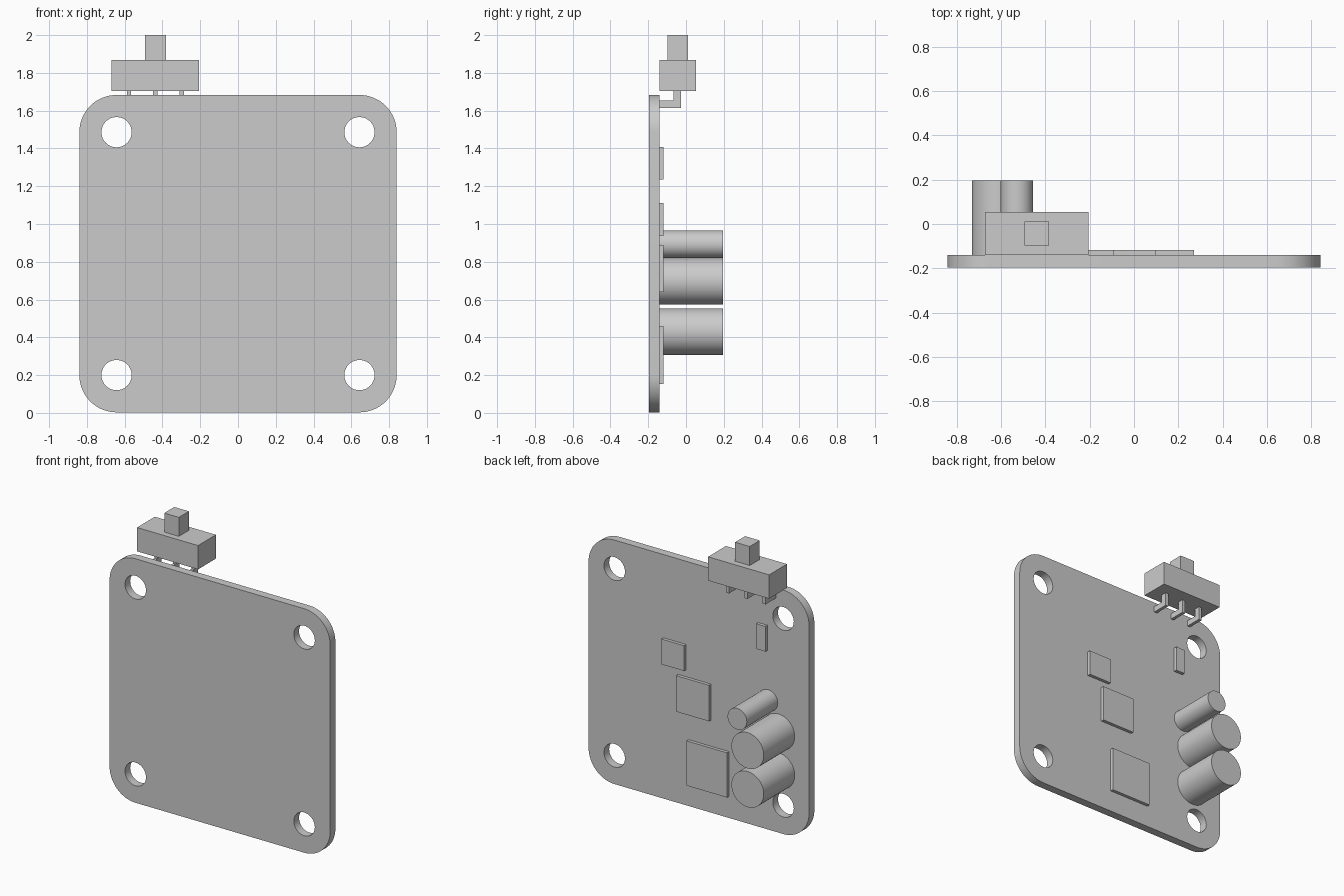
import bpy
import bmesh
import math
from mathutils import Matrix, Vector

cube = bpy.data.objects.get("Cube")
if cube:
    bpy.data.objects.remove(cube, do_unlink=True)

grey = bpy.data.materials.new("plain grey")
grey.use_nodes = True
grey.diffuse_color = (0.6, 0.6, 0.6, 1)
grey.node_tree.nodes["Principled BSDF"].inputs["Base Color"].default_value = (0.6, 0.6, 0.6, 1)

HALF = 0.84           # half the board's width
BACK, FACE = -0.197, -0.14   # the board's two faces along y
HOLE = 0.643          # hole offset from the board's middle
SIGNS = [(1, 1), (-1, 1), (-1, -1), (1, -1)]


def finish(name, bm):
    bmesh.ops.recalc_face_normals(bm, faces=bm.faces)
    mesh = bpy.data.meshes.new(name)
    bm.to_mesh(mesh)
    bm.free()
    mesh.materials.append(grey)
    mesh.shade_smooth()
    mesh.set_sharp_from_angle(angle=math.radians(30))
    obj = bpy.data.objects.new(name, mesh)
    bpy.context.collection.objects.link(obj)
    return obj


def box(name, xs, ys, zs):
    bm = bmesh.new()
    lo, hi = (Vector(p) for p in zip(xs, ys, zs))
    bmesh.ops.create_cube(bm, size=1, matrix=Matrix.Translation((lo + hi) / 2) @ Matrix.Diagonal((*(hi - lo), 1)))
    return finish(name, bm)


def can(name, x, z, radius):
    # Cylinder standing out from the component side
    bm = bmesh.new()
    place = Matrix.Translation((x, (FACE + 0.197) / 2, z)) @ Matrix.Rotation(math.pi / 2, 4, "X")
    bmesh.ops.create_cone(bm, cap_ends=True, segments=64, radius1=radius, radius2=radius,
                          depth=0.197 - FACE, matrix=place)
    return finish(name, bm)


def arc(cx, cy, radius, start, sweep, steps):
    return [(cx + radius * math.cos(start + sweep * i / steps),
             cy + radius * math.sin(start + sweep * i / steps)) for i in range(steps + 1)]


# Circuit board: rounded outline with four holes, filled and extruded
corner = HALF - HOLE
loops = [[p for i, (sx, sy) in enumerate(SIGNS)
          for p in arc(sx * HOLE, sy * HOLE, corner, i * math.pi / 2, math.pi / 2, 16)]]
loops += [arc(sx * HOLE, sy * HOLE, 0.08, 0, 2 * math.pi, 48)[:-1] for sx, sy in SIGNS]
curve = bpy.data.curves.new("board outline", "CURVE")
curve.dimensions = "2D"
curve.fill_mode = "BOTH"
curve.extrude = (FACE - BACK) / 2
for loop in loops:
    spline = curve.splines.new("POLY")
    spline.points.add(len(loop) - 1)
    for point, (x, y) in zip(spline.points, loop):
        point.co = (x, y, 0, 1)
    spline.use_cyclic_u = True
outline = bpy.data.objects.new("board outline", curve)
bpy.context.collection.objects.link(outline)
graph = bpy.context.evaluated_depsgraph_get()
bm = bmesh.new()
bm.from_mesh(outline.evaluated_get(graph).to_mesh())
bpy.data.objects.remove(outline, do_unlink=True)
bmesh.ops.remove_doubles(bm, verts=bm.verts, dist=0.0001)
bm.transform(Matrix.Translation((0, (FACE + BACK) / 2, HALF + 0.003)) @ Matrix.Rotation(math.pi / 2, 4, "X"))
finish("circuit_board", bm)

# Flat chips on the component side
CHIP = (FACE, -0.118)
box("large_chip", (-0.23, 0.078), CHIP, (0.152, 0.46))
box("medium_chip", (-0.093, 0.157), CHIP, (0.64, 0.888))
box("small_chip", (0.097, 0.271), CHIP, (0.936, 1.11))
box("narrow_chip", (-0.522, -0.453), CHIP, (1.235, 1.408))

# Capacitors
can("lower_capacitor", -0.607, 0.43, 0.123)
can("upper_capacitor", -0.607, 0.697, 0.123)
can("small_capacitor", -0.528, 0.893, 0.073)

# Slide switch with its knob
box("switch_body", (-0.671, -0.206), (FACE, 0.054), (1.705, 1.869))
box("switch_knob", (-0.493, -0.382), (-0.098, 0.011), (1.869, 2.0))

# Bent switch pins: an L profile pushed out sideways
PROFILE = [(FACE, 1.613), (-0.026, 1.613), (-0.026, 1.705),
           (-0.066, 1.705), (-0.066, 1.653), (FACE, 1.653)]
for side, x in (("right", -0.577), ("middle", -0.438), ("left", -0.298)):
    bm = bmesh.new()
    face = bm.faces.new([bm.verts.new((x - 0.011, y, z)) for y, z in PROFILE])
    pushed = bmesh.ops.extrude_face_region(bm, geom=[face], use_keep_orig=True)["geom"]
    verts = [g for g in pushed if isinstance(g, bmesh.types.BMVert)]
    bmesh.ops.translate(bm, verts=verts, vec=(0.022, 0, 0))
    finish(f"{side}_switch_pin", bm)
